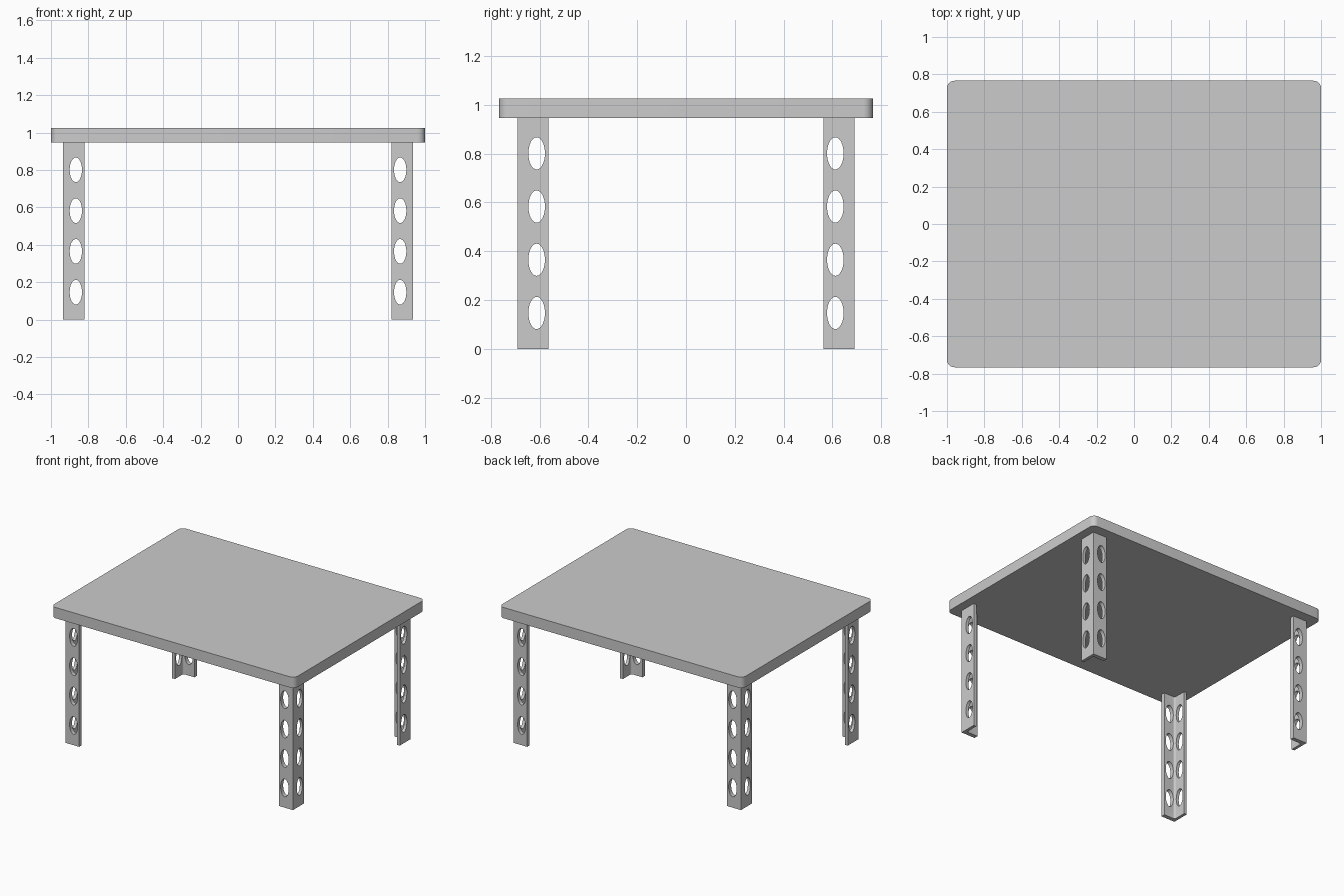
import bpy, bmesh
from math import sin, cos, pi, radians
from mathutils import Matrix

if "Cube" in bpy.data.objects:
    bpy.data.objects.remove(bpy.data.objects["Cube"])

TOP_Z, UNDER_Z = 1.026, 0.946
OUT_X, IN_X, THICK_X = 0.935, 0.821, 0.022    # leg extents in x, wall thickness
OUT_Y, IN_Y, THICK_Y = 0.691, 0.563, 0.03     # leg extents in y, wall thickness
HOLE_Z = [0.147 + i * 0.218 for i in range(4)]


def make_object(name, bm):
    bmesh.ops.recalc_face_normals(bm, faces=bm.faces)
    mesh = bpy.data.meshes.new(name)
    bm.to_mesh(mesh)
    bm.free()
    obj = bpy.data.objects.new(name, mesh)
    bpy.context.collection.objects.link(obj)
    return obj


def prism(name, outline, z0, z1):
    bm = bmesh.new()
    face = bm.faces.new([bm.verts.new((x, y, z0)) for x, y in outline])
    top = bmesh.ops.extrude_face_region(bm, geom=[face])
    verts = [v for v in top["geom"] if isinstance(v, bmesh.types.BMVert)]
    bmesh.ops.translate(bm, verts=verts, vec=(0, 0, z1 - z0))
    return make_object(name, bm)


def activate(obj):
    bpy.ops.object.select_all(action="DESELECT")
    obj.select_set(True)
    bpy.context.view_layer.objects.active = obj


def arc(cx, cy, r, start, end, steps):
    angles = [radians(start + (end - start) * i / steps) for i in range(steps + 1)]
    return [(cx + r * cos(a), cy + r * sin(a)) for a in angles]


# Tabletop: slab with rounded vertical corners
R = 0.04
outline = []
for sx, sy, a in ((1, 1, 0), (-1, 1, 90), (-1, -1, 180), (1, -1, 270)):
    outline += arc(sx * (1 - R), sy * (0.766 - R), R, a, a + 90, 6)
tabletop = prism("tabletop", outline, UNDER_Z, TOP_Z)

# Leg: angle-iron profile with a small fillet in the inside corner
F = 0.013
wall_x, wall_y = OUT_X - THICK_X, OUT_Y - THICK_Y
profile = [(IN_X, OUT_Y), (IN_X, wall_y)]
profile += arc(wall_x - F, wall_y - F, F, 90, 0, 4)
profile += [(wall_x, IN_Y), (OUT_X, IN_Y), (OUT_X, OUT_Y)]
legs = prism("legs", profile, 0, UNDER_Z)

# Oval hole cutters through both walls of the leg
bm = bmesh.new()
hole_x, hole_y = (IN_X + wall_x) / 2, (IN_Y + wall_y) / 2
for z in HOLE_Z:
    for place, axis, half in (
            ((hole_x, OUT_Y - THICK_Y / 2, z), "X", 0.033),
            ((OUT_X - THICK_X / 2, hole_y, z), "Y", 0.034)):
        m = (Matrix.Translation(place)
             @ Matrix.Diagonal((half if axis == "X" else 1,
                                half if axis == "Y" else 1, 0.066, 1))
             @ Matrix.Rotation(pi / 2, 4, axis))
        bmesh.ops.create_cone(bm, cap_ends=True, segments=32, radius1=1,
                              radius2=1, depth=0.045, matrix=m)
cutter = make_object("hole_cutter", bm)
cutter.hide_render = True

# Cut the holes, then mirror to all four corners
cut = legs.modifiers.new("holes", "BOOLEAN")
cut.operation, cut.solver, cut.object = "DIFFERENCE", "EXACT", cutter
mirror = legs.modifiers.new("corners", "MIRROR")
mirror.use_axis = (True, True, False)
activate(legs)
for name in ("holes", "corners"):
    bpy.ops.object.modifier_apply(modifier=name)
bpy.data.objects.remove(cutter)

# Smooth the curved surfaces, keep edges sharp
for obj in (tabletop, legs):
    activate(obj)
    bpy.ops.object.shade_smooth_by_angle(angle=radians(30))
